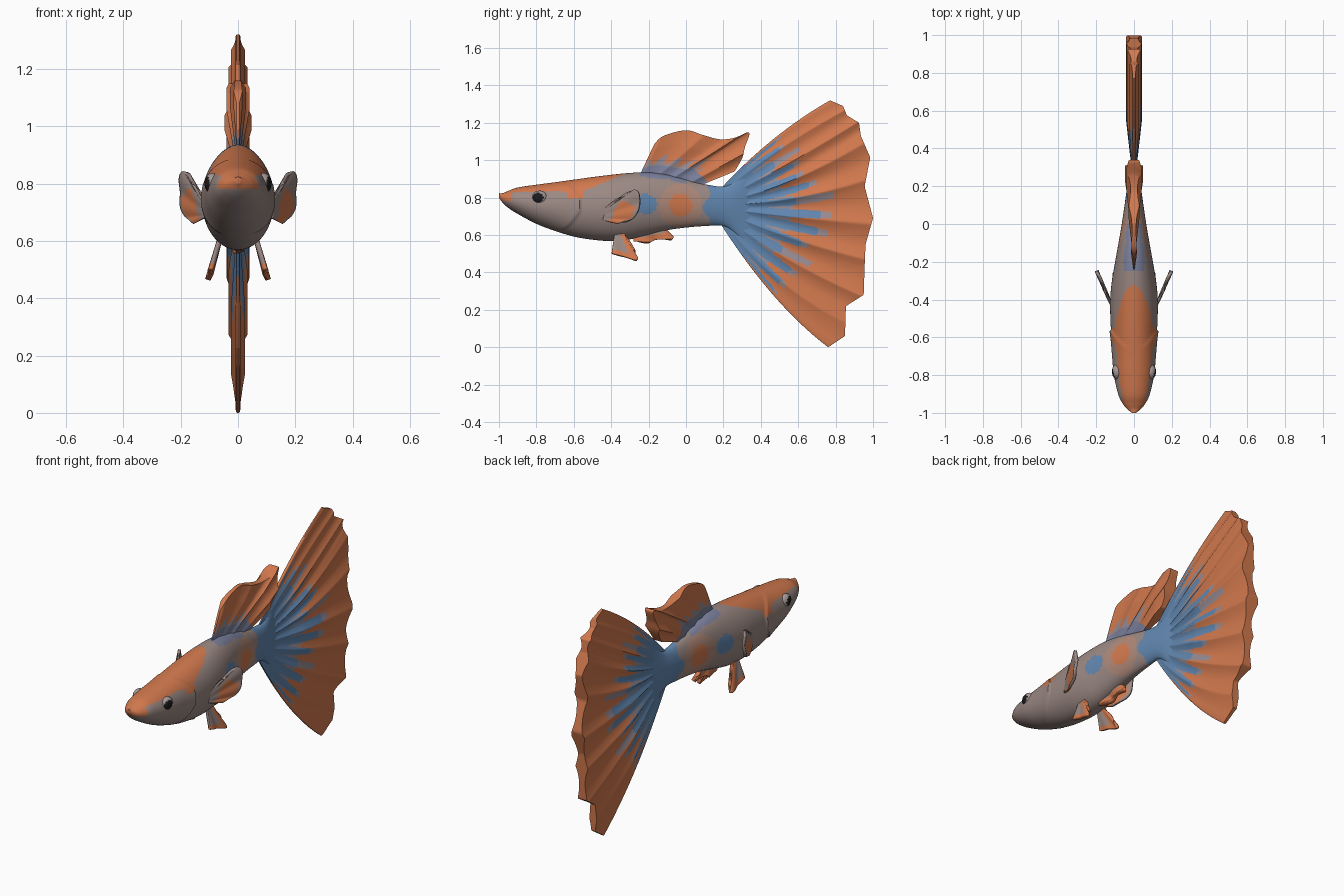
import bpy, bmesh, math, random
from mathutils import Vector

if "Cube" in bpy.data.objects:
    bpy.data.objects.remove(bpy.data.objects["Cube"])

random.seed(4)

# Flat colours
COLS = {"orange": (0.64, 0.19, 0.075), "mauve_grey": (0.33, 0.25, 0.23),
        "blue": (0.12, 0.24, 0.43), "lavender_grey": (0.31, 0.26, 0.29),
        "dusty_tan": (0.43, 0.25, 0.19), "eye_black": (0.012, 0.011, 0.012),
        "eye_pale": (0.38, 0.32, 0.31), "slate": (0.20, 0.22, 0.34)}
MATS = []
for n, c in COLS.items():
    m = bpy.data.materials.new(n)
    m.diffuse_color = (*c, 1)
    m.use_nodes = True
    m.node_tree.nodes["Principled BSDF"].inputs["Base Color"].default_value = m.diffuse_color
    MATS.append(m)
ORANGE, GREY, BLUE, LAV, TAN, BLACK, PALE, SLATE = range(8)


def curve(pts, t, sharp=False):
    """Smooth (or straight-segment) curve through points of any dimension, t in 0..1."""
    f = min(max(t, 0), 1) * (len(pts) - 1)
    i = min(int(f), len(pts) - 2)
    f -= i
    p = [pts[min(max(i + k, 0), len(pts) - 1)] for k in (-1, 0, 1, 2)]
    if sharp:
        return [b + (c - b) * f for b, c in zip(p[1], p[2])]
    return [0.5 * (2 * b + (c - a) * f + (2 * a - 5 * b + 4 * c - d) * f * f
                   + (3 * b - a - 3 * c + d) * f ** 3) for a, b, c, d in zip(*p)]


def make_object(name, bm):
    bmesh.ops.recalc_face_normals(bm, faces=bm.faces)
    for f in bm.faces:
        f.smooth = True
    for e in bm.edges:
        e.smooth = e.calc_face_angle(0) < .8
    me = bpy.data.meshes.new(name)
    bm.to_mesh(me)
    bm.free()
    for m in MATS:
        me.materials.append(m)
    ob = bpy.data.objects.new(name, me)
    bpy.context.collection.objects.link(ob)
    return ob


def fin(name, base, tip, xfun, colour, mid=None, nu=48, nv=20, thick=0,
        mirror=True, sharp=False):
    """Sheet lofted from base to tip in the y-z plane; xfun(u, v, y, z) sets it sideways.
    With thick = 0 it is one half of a solid fin, closed along the rim to x = 0."""
    bm = bmesh.new()
    pad = 0 if thick else 1
    grid = []
    for i in range(-pad, nu + 1 + pad):
        u = min(max(i / nu, 0), 1)
        b, t = Vector(curve(base, u)), Vector(curve(tip, u, sharp))
        c = Vector(curve(mid, u)) if mid else (b + t) / 2
        row = []
        for j in range(nv + 1 + pad):
            v = min(j / nv, 1)
            y, z = b * (1 - v) * (1 - 2 * v) + c * 4 * v * (1 - v) + t * v * (2 * v - 1)
            rim = i < 0 or i > nu or j > nv
            row.append(bm.verts.new((0 if rim else xfun(u, v, y, z), y, z)))
        grid.append(row)
    for i in range(len(grid) - 1):
        for j in range(len(grid[0]) - 1):
            f = bm.faces.new((grid[i][j], grid[i + 1][j], grid[i + 1][j + 1], grid[i][j + 1]))
            f.material_index = colour(min(max((i - pad + .5) / nu, 0), 1),
                                      min((j + .5) / nv, 1))
    bmesh.ops.remove_doubles(bm, verts=bm.verts, dist=1e-5)
    ob = make_object(name, bm)
    if thick:
        s = ob.modifiers.new("thickness", "SOLIDIFY")
        s.thickness, s.offset = thick, 0
    if mirror:
        ob.modifiers.new("other_side", "MIRROR")
    return ob


# Body: rings along y from (y, top, bottom, half width), flaring into the tail
STATIONS = [(-1.0, .824, .800, .010), (-.98, .824, .772, .036), (-.95, .836, .745, .060),
            (-.9, .854, .713, .084), (-.8, .869, .660, .106), (-.7, .882, .622, .115),
            (-.6, .896, .592, .120), (-.5, .910, .575, .125), (-.4, .922, .568, .126),
            (-.3, .932, .577, .117), (-.2, .935, .602, .100), (-.1, .922, .626, .082),
            (0, .897, .640, .065), (.1, .872, .648, .050), (.2, .860, .648, .036),
            (.27, .895, .600, .025), (.36, .975, .490, .006)]


def body_colour(x, y, z):
    if y < -.93:
        edge = .782
    elif y < -.63:
        edge = .828 + .02 * (y + .9)
    elif y < -.55:
        edge = .80
    else:
        edge = .835 + (y + .55) * .42
    if y < -.3 and z > edge:
        return ORANGE
    if y > .11 + .02 * math.sin(z * 40):
        return BLUE
    spot = math.hypot(y + .03, z - .76)
    if spot < .062:
        return ORANGE
    if spot < .115 and y < .08:
        return TAN
    if math.hypot(y + .215, (z - .765) * 1.1) < .06:
        return BLUE
    if -.25 < y < .0 and z > .90 - max(0, y + .1) * .25 and abs(x) < .055:
        return SLATE
    return GREY


bm = bmesh.new()
rings, NR, NS = [], 180, 72
for i in range(NR + 1):
    y, top, bot, w = curve(STATIONS, i / NR)
    ring = []
    for k in range(NS):
        a = 2 * math.pi * k / NS
        x = w * math.cos(a)
        z = (top + bot) / 2 + (top - bot) / 2 * math.sin(a)
        # gill cover stands proud of the body behind it
        d = -.56 - ((z - .76) / .2) ** 2 * .24 - y
        if d > 0:
            x += .009 * math.exp(-d / .07) * math.cos(a)
        ring.append(bm.verts.new((x, y, z)))
    rings.append(ring)
for r, s in zip(rings, rings[1:]):
    for k in range(NS):
        bm.faces.new((r[k], r[(k + 1) % NS], s[(k + 1) % NS], s[k]))
bm.faces.new(rings[0])
bm.faces.new(rings[-1])
for f in bm.faces:
    f.material_index = body_colour(*f.calc_center_median())
make_object("body", bm)

# Eyes: pale balls with a dark pupil facing outwards
for side, label in ((1, "right"), (-1, "left")):
    bm = bmesh.new()
    bmesh.ops.create_uvsphere(bm, u_segments=32, v_segments=24, radius=.037)
    for f in bm.faces:
        c = f.calc_center_median()
        f.material_index = BLACK if c.x * side > 0 and math.hypot(c.y + .008, c.z) < .026 else PALE
    bmesh.ops.scale(bm, vec=(.75, 1.1, 1), verts=bm.verts)
    bmesh.ops.translate(bm, vec=(.089 * side, -.782, .80), verts=bm.verts)
    make_object(label + "_eye", bm)

# Tail fin: ridged fan with blue rays fading to grey tips
RAYS = 14
LENGTH = [random.uniform(.58, .78) for _ in range(RAYS)]


def ridges(u, count):
    return 1 - abs(math.sin(math.pi * count * u))


def tail_colour(u, v):
    i = min(int(u * RAYS), RAYS - 1)
    t = abs(u * RAYS - i - .5)
    n = LENGTH[i] * (.85 + .15 * math.sin(math.pi * u))
    solid = .22 + .08 * math.sin(math.pi * u)
    if v < solid:
        return BLUE
    if v > n or u < .025 or u > .975:
        return ORANGE
    k = (v - solid) / (n - solid)
    if t < .44 - .27 * k:
        return LAV if k > .85 or (i % 4 == 2 and k > .45) else BLUE
    return LAV if k < .4 else ORANGE


fin("tail_fin",
    [(.19, .853), (.215, .80), (.22, .75), (.215, .70), (.19, .652)],
    [(.77, 1.32), (.84, 1.29), (.86, 1.24), (.925, 1.20), (.935, 1.13), (.985, 1.015),
     (.955, .86), (1.0, .69), (.96, .55), (.955, .43), (.95, .28), (.855, .22),
     (.85, .06), (.76, 0)],
    lambda u, v, y, z: .004 + min(1, v * 2.2) * math.sin(math.pi * u) ** .65
    * (.018 + .022 * ridges(u, 9)),
    tail_colour,
    mid=[(.47, 1.115), (.55, .96), (.59, .75), (.55, .50), (.47, .275)],
    nu=224, nv=60, sharp=True)

# Dorsal fin: swept back, thickening in ridges towards the rear
fin("dorsal_fin",
    [(-.25, .915), (-.15, .915), (-.05, .895), (.07, .862)],
    [(-.17, 1.085), (-.12, 1.13), (0, 1.16), (.09, 1.135), (.18, 1.112), (.26, 1.12),
     (.337, 1.148), (.315, 1.07), (.30, 1.01), (.26, .94)],
    lambda u, v, y, z: (.010 + .036 * min(1, u * 1.4)) * min(1, .3 + v)
    * (.55 + .5 * ridges(u + .16, 4)),
    lambda u, v: (SLATE if v < .22 else LAV if v < .26 + .2 * math.sin(u * 22) ** 2
                  and u < .75 else ORANGE),
    nu=96, nv=30)

# Paired pectoral fins behind the gills
fin("pectoral_fins",
    [(-.44, .735), (-.44, .68)],
    [(-.37, .785), (-.27, .842), (-.247, .77), (-.28, .69), (-.36, .663)],
    lambda u, v, y, z: .118 + .44 * (y + .43) + .003 * v * math.sin(u * 22),
    lambda u, v: ORANGE if .3 < v < .9 and u > .42 + .1 * math.sin(v * 9) else GREY,
    thick=.016)

# Paired pelvic fins under the belly
fin("pelvic_fins",
    [(-.38, .61), (-.33, .61)],
    [(-.395, .50), (-.33, .483), (-.26, .467), (-.295, .545)],
    lambda u, v, y, z: .068 + (.59 - z) * .28 + .003 * v * math.sin(u * 14),
    lambda u, v: ORANGE if u > .5 or v > .82 else GREY,
    thick=.018)

# Anal fin, narrow and pointing back
fin("anal_fin",
    [(-.28, .60), (-.2, .625), (-.12, .645)],
    [(-.275, .567), (-.2, .558), (-.16, .577), (-.073, .577), (-.11, .612)],
    lambda u, v, y, z: .008 * v * math.sin(u * 12),
    lambda u, v: ORANGE if v > .45 else GREY,
    thick=.026, mirror=False)
